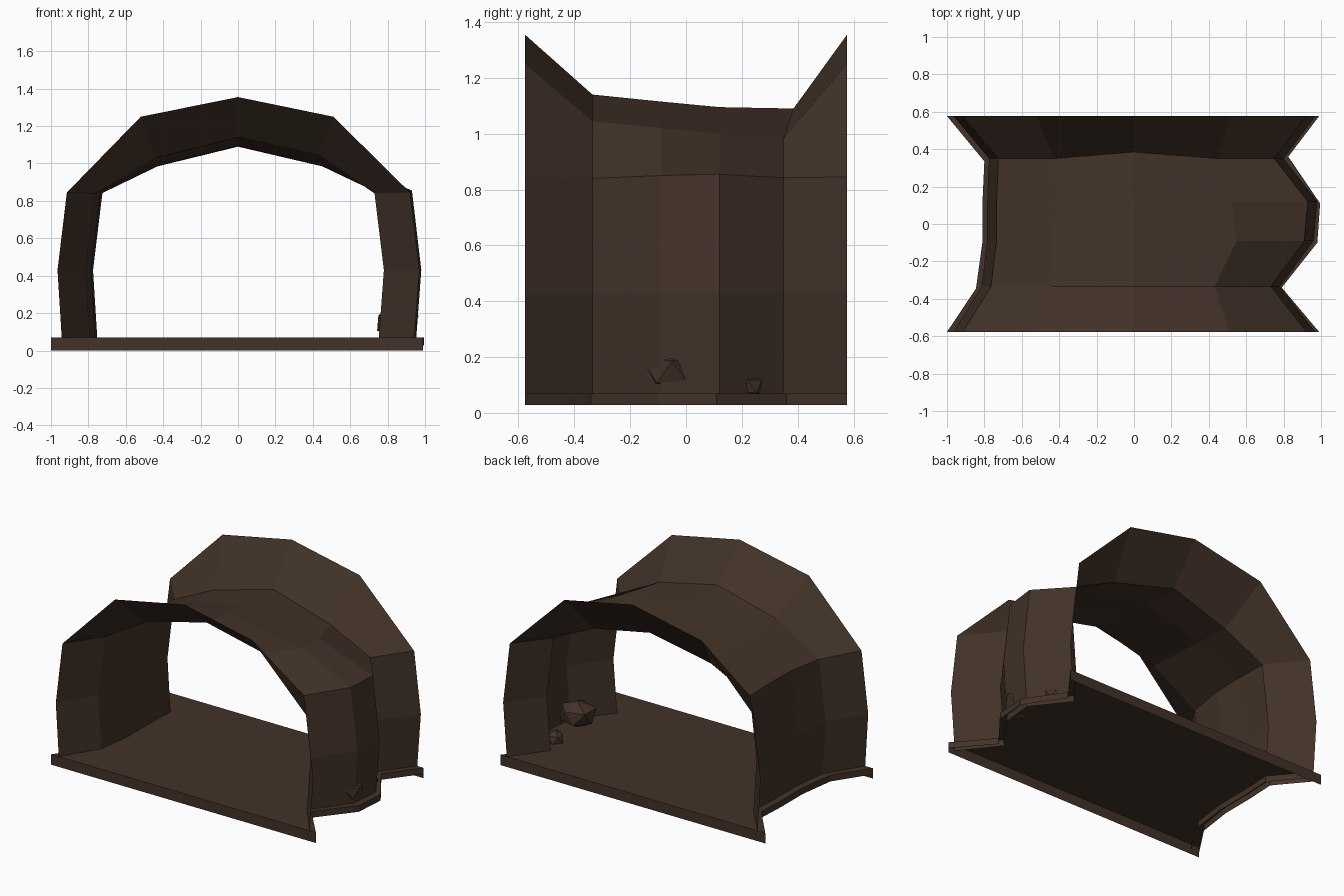
import bpy, bmesh, random
from mathutils import Vector

if "Cube" in bpy.data.objects:
    bpy.data.objects.remove(bpy.data.objects["Cube"])

random.seed(4)

brown = bpy.data.materials.new("dark_brown")
brown.diffuse_color = (0.054, 0.032, 0.021, 1)
brown.use_nodes = True
brown.node_tree.nodes["Principled BSDF"].inputs["Base Color"].default_value = brown.diffuse_color


def add_object(name, bm):
    mesh = bpy.data.meshes.new(name)
    bm.to_mesh(mesh)
    bm.free()
    mesh.materials.append(brown)
    obj = bpy.data.objects.new(name, mesh)
    bpy.context.collection.objects.link(obj)
    return obj


# Outline of the floor: left and right edge at each row from front to back
left_edge = [(-1, -.577), (-.845, -.345), (-.81, -.095), (-.81, .12), (-.80, .335), (-1, .577)]
right_edge = [(.99, -.577), (.79, -.34), (.98, -.1), (.995, .11), (.825, .36), (.99, .577)]
TOP, LIP = .07, .028

# Floor: top sheet, with a deep skirt at both ends and shallow lips along the sides
bm = bmesh.new()
lv = [bm.verts.new((x, y, TOP)) for x, y in left_edge]
rv = [bm.verts.new((x, y, TOP)) for x, y in right_edge]
for i in range(5):
    bm.faces.new((lv[i], rv[i], rv[i + 1], lv[i + 1]))


def skirt(a, b, z):
    c, d = [bm.verts.new((v.co.x, v.co.y, z)) for v in (b, a)]
    bm.faces.new((b, a, d, c))


skirt(rv[0], lv[0], 0)
skirt(lv[-1], rv[-1], 0)
for i in range(5):
    skirt(rv[i + 1], rv[i], LIP)
    skirt(lv[i], lv[i + 1], LIP)
add_object("floor", bm)

# Tunnel shell: each row is base / mid / top x of the left wall, roof points, right wall
# (left base x, right base x, left roof, apex, right roof, row y, shoulder z)
rows = [
    (-.94, .94, (-.52, 1.25), (0, 1.355), (.51, 1.25), -.577, .845),
    (-.79, .75, (-.44, 1.03), (0, 1.14), (.43, 1.045), -.335, .84),
    (-.76, .93, (-.43, 1.01), (0, 1.115), (.55, 1.02), -.09, .85),
    (-.76, .95, (-.42, .99), (0, 1.095), (.52, 1.0), .12, .855),
    (-.75, .77, (-.43, .985), (0, 1.09), (.45, .985), .35, .842),
    (-.94, .94, (-.52, 1.25), (0, 1.355), (.51, 1.25), .577, .845),
]
bm = bmesh.new()
grid = []
for lx, rx, lr, apex, rr, y, zs in rows:
    ya = y + (.035 if y == .35 else 0)
    pts = [(lx, y, LIP), (lx - .025, y, .43), (lx + .025, y, zs),
           (lr[0], y, lr[1]), (apex[0], ya, apex[1]), (rr[0], y, rr[1]),
           (rx - .02, y, zs), (rx + .03, y, .43), (rx, y, LIP)]
    grid.append([bm.verts.new(p) for p in pts])
for a, b in zip(grid, grid[1:]):
    for j in range(8):
        bm.faces.new((a[j], a[j + 1], b[j + 1], b[j]))
bmesh.ops.recalc_face_normals(bm, faces=bm.faces)
if sum(f.normal.z for f in bm.faces) < 0:
    bmesh.ops.reverse_faces(bm, faces=bm.faces)
add_object("tunnel_shell", bm)


# Rocks by the right wall
def rock(name, loc, size):
    bm = bmesh.new()
    bmesh.ops.create_icosphere(bm, subdivisions=1, radius=1)
    for v in bm.verts:
        k = random.uniform(.88, 1.1)
        v.co = Vector([c * s * k for c, s in zip(v.co, size)]) + Vector(loc)
    add_object(name, bm)


rock("large_rock", (.85, -.05, .145), (.13, .115, .095))
rock("small_rock", (.83, .22, .095), (.06, .06, .05))
